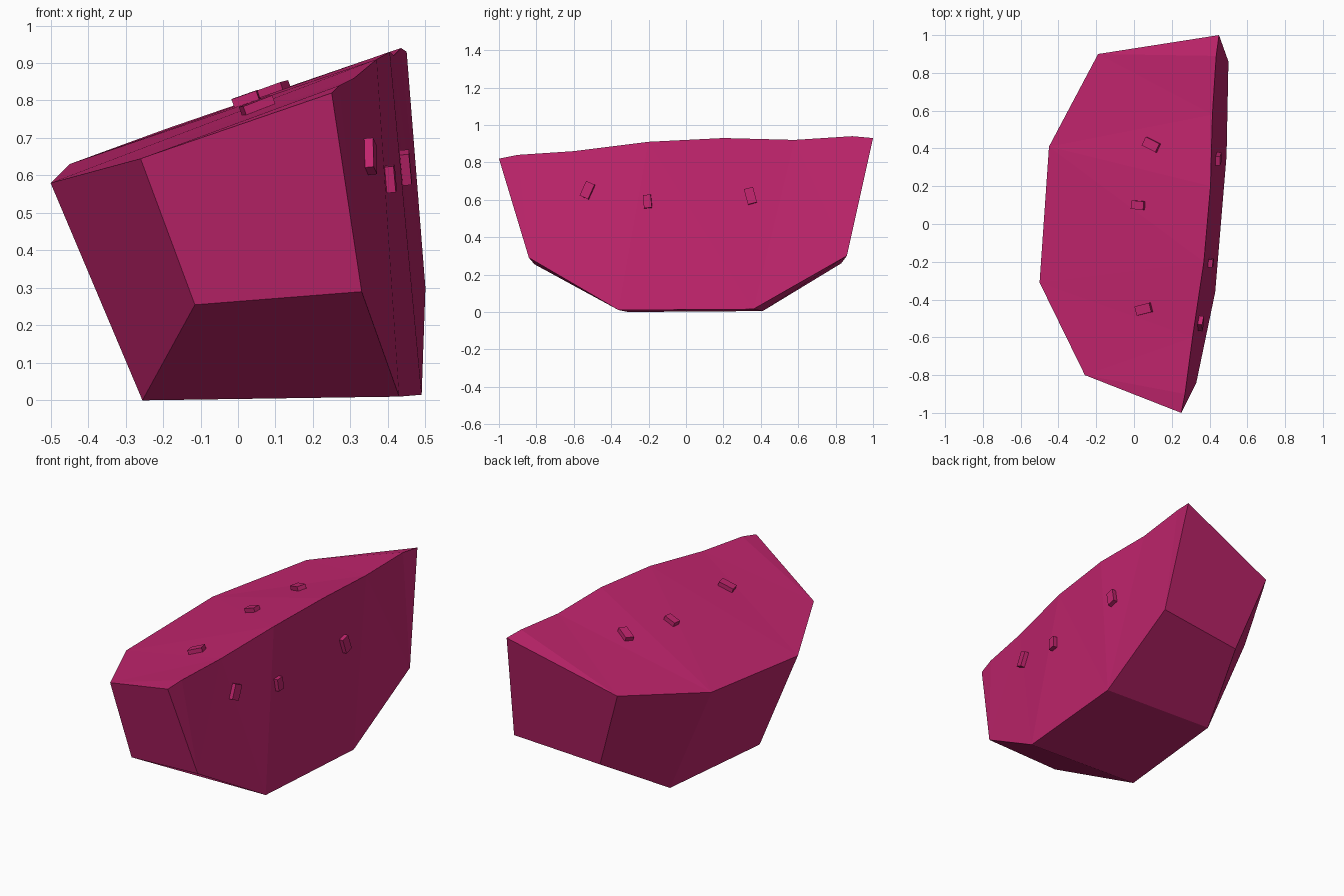
import bpy
import bmesh
from math import radians, cos, sin
from mathutils import Vector, Matrix
from mathutils.bvhtree import BVHTree

# Remove the default cube only
default_cube = bpy.data.objects.get("Cube")
if default_cube:
    bpy.data.objects.remove(default_cube, do_unlink=True)

# Single flat colour
magenta = bpy.data.materials.new("magenta_flesh")
magenta.use_nodes = True
colour = (0.53, 0.018, 0.152, 1.0)
magenta.diffuse_color = colour
shader = next(n for n in magenta.node_tree.nodes if n.type == "BSDF_PRINCIPLED")
shader.inputs["Base Color"].default_value = colour
shader.inputs["Roughness"].default_value = 0.8


def make_object(name, bm):
    """Turn a bmesh into a flat shaded, coloured object."""
    bmesh.ops.recalc_face_normals(bm, faces=bm.faces[:])
    mesh = bpy.data.meshes.new(name)
    bm.to_mesh(mesh)
    bm.free()
    mesh.materials.append(magenta)
    obj = bpy.data.objects.new(name, mesh)
    bpy.context.collection.objects.link(obj)
    return obj


# Profiles of the wedge, all running from front to back
ridge_points = [(0.25, -1, 0.82), (0.27, -0.9, 0.84), (0.31, -0.6, 0.86),
                (0.37, -0.2, 0.91), (0.405, 0.2, 0.93), (0.415, 0.58, 0.92),
                (0.435, 0.89, 0.94), (0.45, 1, 0.93)]
top_rim_points = [(-0.26, -0.8, 0.645), (-0.5, -0.31, 0.58),
                  (-0.45, 0.41, 0.63), (-0.19, 0.9, 0.725)]
rind_points = [(-0.115, -0.81, 0.255), (-0.255, -0.31, 0),
               (-0.185, 0.41, 0.005), (-0.03, 0.83, 0.26)]
side_rim_points = [(0.33, -0.84, 0.29), (0.43, -0.36, 0.01),
                   (0.49, 0.36, 0.015), (0.5, 0.86, 0.3)]

# Wedge body: two cut faces meeting at the ridge, and a faceted rind
bm = bmesh.new()
ridge, top_rim, rind, side_rim = [
    [bm.verts.new(p) for p in points]
    for points in (ridge_points, top_rim_points, rind_points, side_rim_points)]
cut_faces = [bm.faces.new(ridge + rim[::-1]) for rim in (top_rim, side_rim)]
for upper, lower in ((top_rim, rind), (rind, side_rim)):
    for i in range(len(upper) - 1):
        bm.faces.new((upper[i], upper[i + 1], lower[i + 1], lower[i]))
for end, tip in ((0, ridge[0]), (-1, ridge[-1])):
    bm.faces.new((tip, top_rim[end], rind[end], side_rim[end]))
bmesh.ops.recalc_face_normals(bm, faces=bm.faces[:])
bmesh.ops.triangulate(bm, faces=cut_faces)
surface = BVHTree.FromBMesh(bm)
make_object("wedge_body", bm)


def add_seed(name, origin, aim, along, length, width):
    """Set a small block on the cut face hit by the ray."""
    hit, normal, _, _ = surface.ray_cast(Vector(origin), Vector(aim))
    if normal.dot(Vector(aim)) > 0:
        normal = -normal
    along = Vector(along)
    along = (along - normal * along.dot(normal)).normalized()
    across = normal.cross(along)
    frame = Matrix((along, across, normal)).transposed().to_4x4()
    frame.translation = hit + normal * 0.004
    seed = bmesh.new()
    bmesh.ops.create_cube(seed, size=1)
    bmesh.ops.scale(seed, vec=(length, width, 0.04), verts=seed.verts[:])
    bmesh.ops.transform(seed, matrix=frame, verts=seed.verts[:])
    make_object(name, seed)


# Seeds on the upper cut face: x, y, turn, length, width
top_seeds = [(0.095, 0.42, -27, 0.085, 0.05),
             (0.025, 0.1, -5, 0.07, 0.045),
             (0.055, -0.45, 14, 0.085, 0.05)]
for i, (x, y, turn, length, width) in enumerate(top_seeds, 1):
    a = radians(turn)
    add_seed(f"top_seed_{i}", (x, y, 3), (0, 0, -1),
             (cos(a), sin(a), 0.36 * cos(a)), length, width)

# Seeds on the side cut face: y, z, lean, length, width
side_seeds = [(-0.525, 0.65, 24, 0.085, 0.05),
              (-0.205, 0.59, -6, 0.07, 0.042),
              (0.345, 0.62, -15, 0.085, 0.05)]
for i, (y, z, lean, length, width) in enumerate(side_seeds, 1):
    a = radians(lean)
    add_seed(f"side_seed_{i}", (3, y, z), (-1, 0, 0),
             (0, sin(a), cos(a)), length, width)
